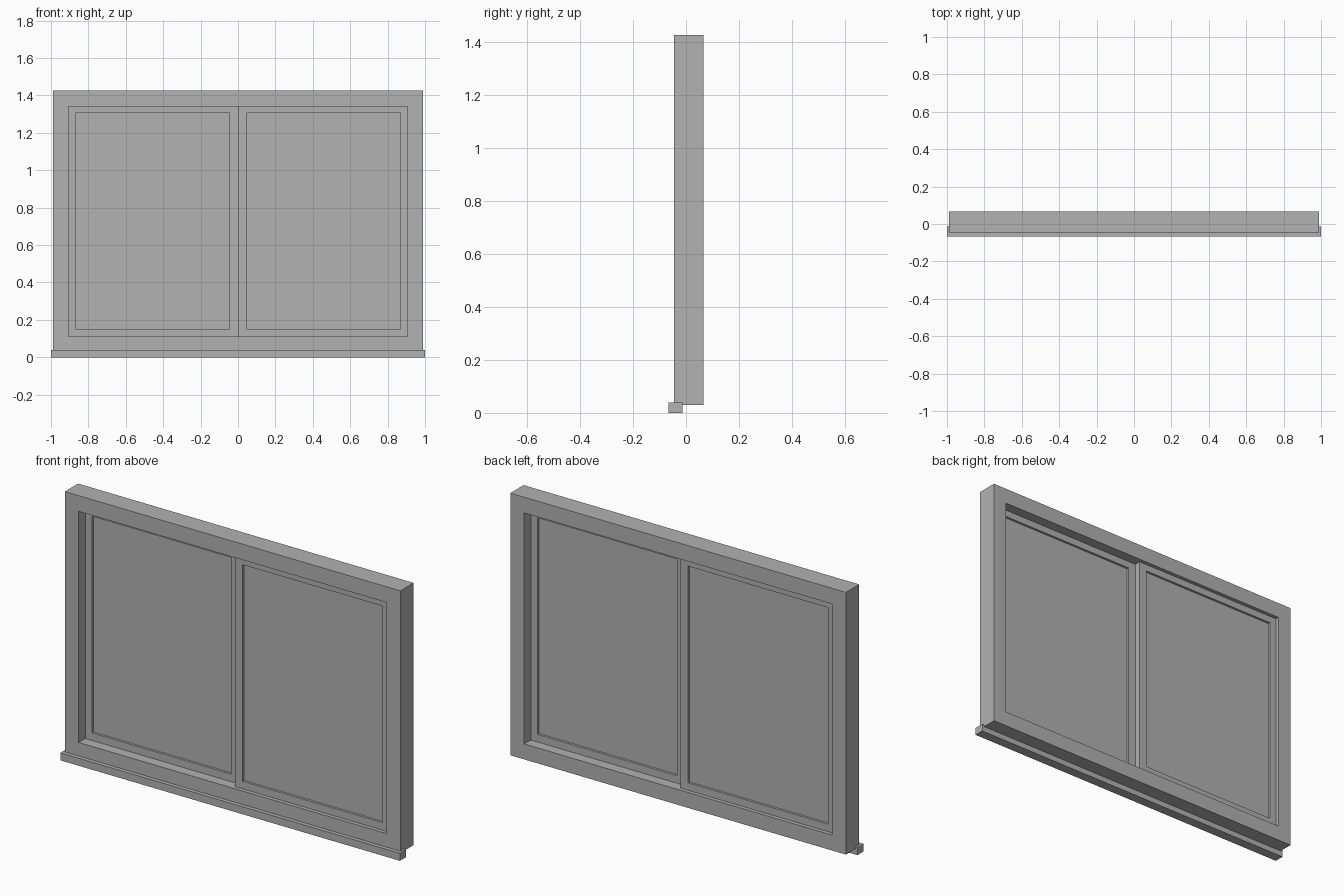
import bpy
import bmesh

if "Cube" in bpy.data.objects:
    bpy.data.objects.remove(bpy.data.objects["Cube"], do_unlink=True)

GREY = (0.445, 0.445, 0.445, 1.0)
grey = bpy.data.materials.new("window_grey")
grey.use_nodes = True
grey.diffuse_color = GREY
grey.node_tree.nodes["Principled BSDF"].inputs["Base Color"].default_value = GREY


def finish(name, bm):
    """Turn a bmesh into a named, coloured object."""
    bmesh.ops.recalc_face_normals(bm, faces=bm.faces)
    mesh = bpy.data.meshes.new(name)
    bm.to_mesh(mesh)
    bm.free()
    mesh.materials.append(grey)
    obj = bpy.data.objects.new(name, mesh)
    bpy.context.collection.objects.link(obj)
    return obj


def box(name, x, y, z):
    """Box from (min, max) pairs."""
    bm = bmesh.new()
    bmesh.ops.create_cube(bm, size=1)
    for v in bm.verts:
        v.co = [lo + (c + 0.5) * (hi - lo) for c, (lo, hi) in zip(v.co, (x, y, z))]
    return finish(name, bm)


def ring(name, outer, inner, y):
    """Rectangular surround; outer and inner are (x0, x1, z0, z1)."""
    bm = bmesh.new()

    def loop(rect, depth):
        x0, x1, z0, z1 = rect
        corners = ((x0, z0), (x1, z0), (x1, z1), (x0, z1))
        return [bm.verts.new((px, depth, pz)) for px, pz in corners]

    loops = [loop(outer, y[0]), loop(inner, y[0]), loop(inner, y[1]), loop(outer, y[1])]
    for k in range(4):
        a, b = loops[k], loops[(k + 1) % 4]
        for i in range(4):
            j = (i + 1) % 4
            bm.faces.new((a[i], a[j], b[j], b[i]))
    return finish(name, bm)


# Main dimensions
front, back = -0.045, 0.066
middle = (front + back) / 2
sash_depth, pane_inset = 0.035, 0.0125
opening_x, opening_z = 0.907, (0.112, 1.342)
pane_z = (0.152, 1.305)

# Fixed outer frame
ring("outer_frame", (-0.988, 0.988, 0.03, 1.426),
     (-opening_x, opening_x, *opening_z), (front, back))

# Two sliding sashes on separate tracks: left one in front, right one behind
for side, s in (("left", 1), ("right", -1)):
    sx = sorted((0, s * opening_x))
    px = sorted((s * 0.045, s * 0.868))
    sy = sorted((middle, middle - s * sash_depth))
    ring(side + "_sash", (*sx, *opening_z), (*px, *pane_z), sy)
    box(side + "_pane", px, (sy[0] + pane_inset, sy[1] - pane_inset), pane_z)

# Projecting sill along the bottom of the front
box("sill", (-1, 1), (-0.066, -0.013), (0, 0.04))
